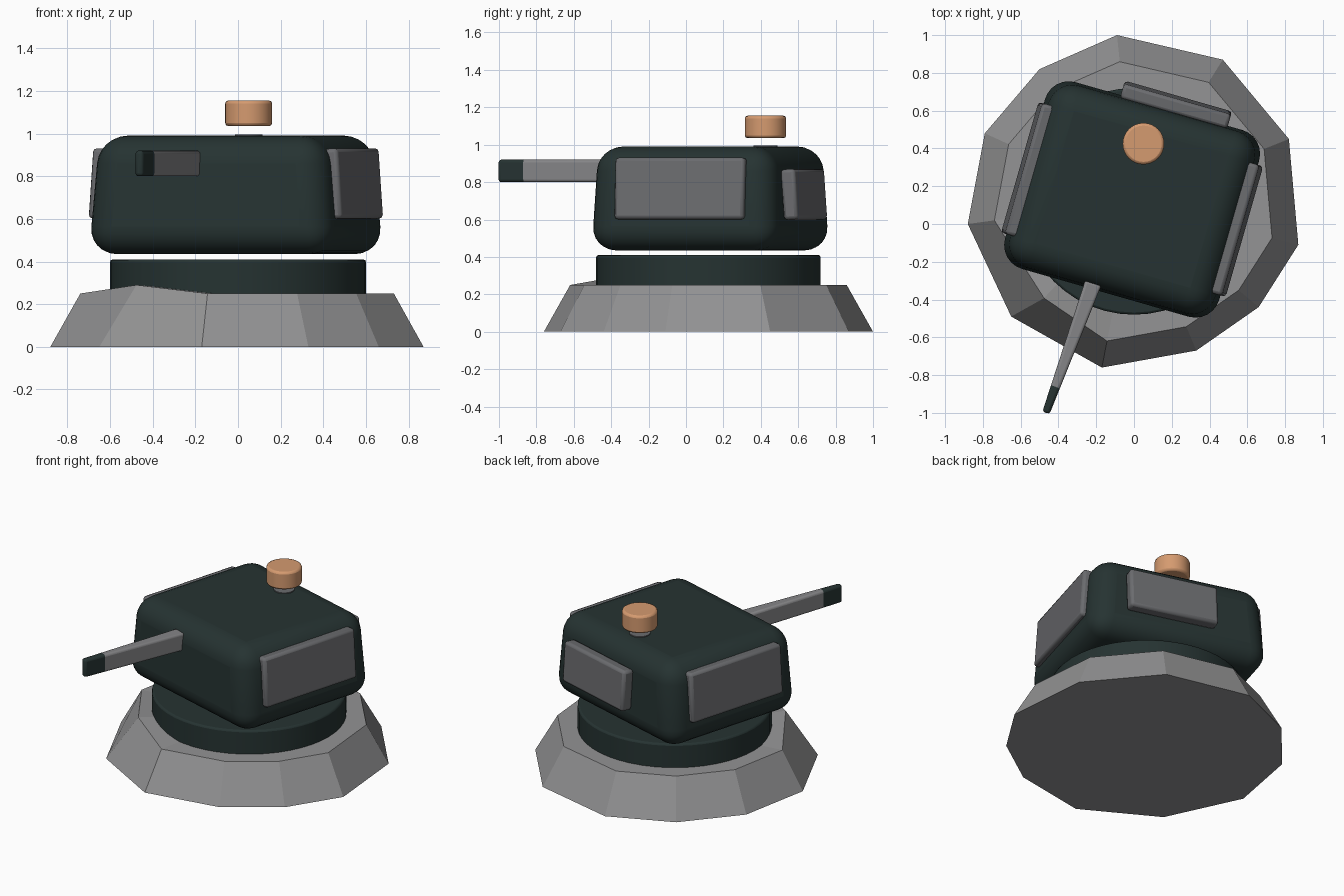
import bpy, bmesh
from math import radians
from mathutils import Matrix, Vector

cube = bpy.data.objects.get("Cube")
if cube:
    bpy.data.objects.remove(cube, do_unlink=True)


def material(name, srgb):
    m = bpy.data.materials.new(name)
    m.use_nodes = True
    col = [(c / 255) ** 2.2 for c in srgb] + [1]
    m.diffuse_color = col
    m.node_tree.nodes["Principled BSDF"].inputs["Base Color"].default_value = col
    return m


stone = material("light grey", (146, 146, 147))
dark = material("dark green black", (42, 54, 53))
plate = material("panel grey", (106, 107, 110))
steel = material("barrel grey", (132, 132, 134))
copper = material("copper", (212, 153, 111))


def finish(name, bm, mats, matrix, bevel=0, segs=3, smooth=True):
    """Turn a bmesh into a placed object, bevelled and smoothed if asked."""
    bmesh.ops.recalc_face_normals(bm, faces=bm.faces)
    me = bpy.data.meshes.new(name)
    bm.to_mesh(me)
    bm.free()
    for m in mats:
        me.materials.append(m)
    ob = bpy.data.objects.new(name, me)
    bpy.context.collection.objects.link(ob)
    ob.matrix_world = matrix
    if bevel:
        mod = ob.modifiers.new("rounding", "BEVEL")
        mod.width, mod.segments = bevel, segs
        mod.limit_method = "ANGLE"
    if smooth:
        bpy.ops.object.select_all(action="DESELECT")
        ob.select_set(True)
        bpy.context.view_layer.objects.active = ob
        bpy.ops.object.shade_smooth_by_angle(angle=radians(35))
    return ob


def tapered_box(low, high, height):
    """Box from z = 0 to height, with half sizes low and high at its ends."""
    bm = bmesh.new()
    bmesh.ops.create_cube(bm, size=2)
    for v in bm.verts:
        half = high if v.co.z > 0 else low
        v.co = (v.co.x * half[0], v.co.y * half[1], height if v.co.z > 0 else 0)
    return bm


def cylinder(radius, height, sides):
    bm = bmesh.new()
    bmesh.ops.create_cone(bm, cap_ends=True, segments=sides, radius1=radius,
                          radius2=radius, depth=height)
    return bm


move = Matrix.Translation

# Rough, hewn plinth with one raised corner on its rim
outline = [(-.09, 1), (.47, .87), (.82, .45), (.87, -.11), (.66, -.44), (.33, -.67),
           (-.17, -.76), (-.65, -.49), (-.88, 0), (-.79, .48), (-.5, .82)]
bm = bmesh.new()
middle = Vector((0, .12, 0))
foot = [bm.verts.new((x, y, 0)) for x, y in outline]
rim = [bm.verts.new(middle + (v.co - middle) * .84 + Vector((0, 0, .25))) for v in foot]
rim[7].co += Vector((.07, 0, .04))
hub = bm.verts.new((0, .12, .25))
bm.faces.new(foot)
for i in range(len(foot)):
    j = (i + 1) % len(foot)
    bm.faces.new((foot[i], foot[j], rim[j], rim[i]))
    bm.faces.new((rim[i], rim[j], hub))
finish("plinth", bm, [stone], Matrix(), smooth=False)

# Turning ring
finish("turning_ring", cylinder(.6, .21, 48), [dark], move((0, .12, .305)), .012, 2)

# Turret body, turned about the vertical
turret = move((-.01, .13, 0)) @ Matrix.Rotation(radians(-16), 4, "Z")
finish("turret_body", tapered_box((.6, .52), (.555, .495), .555), [dark],
       turret @ move((0, 0, .435)), .13, 6)

# Armour panels: name, facing angle, sideways shift, half width, height, reach
panels = [("left_panel", 90, 0, .36, .33, .62),
          ("right_panel", -90, 0, .36, .33, .62),
          ("back_panel", 180, -.085, .295, .27, .595)]
for name, angle, shift, half, height, reach in panels:
    place = turret @ Matrix.Rotation(radians(angle), 4, "Z")
    place = place @ move((shift, .04 - reach, .6)) @ Matrix.Rotation(radians(-4), 4, "X")
    size = (half, .04)
    finish(name, tapered_box(size, size, height), [plate], place, .018, 2)

# Tapering flat barrel with a dark muzzle
length = .734
bm = tapered_box((.045, .06), (.02, .06), length)
cut = length * .8
bmesh.ops.bisect_plane(bm, geom=bm.verts[:] + bm.edges[:] + bm.faces[:],
                       plane_co=(0, 0, cut), plane_no=(0, 0, 1))
for f in bm.faces:
    f.material_index = int(f.calc_center_median().z > cut)
finish("barrel", bm, [steel, dark],
       move((-.215, -.31, .86)) @ Matrix.Rotation(radians(-20), 4, "Z")
       @ Matrix.Rotation(radians(90), 4, "X"), .015, 3)

# Hatch knob hovering over its small seat
finish("knob", cylinder(.11, .12, 32), [copper], move((.05, .425, 1.095)), .014, 2)
finish("knob_seat", cylinder(.065, .012, 24), [plate], move((.05, .425, .99)))
